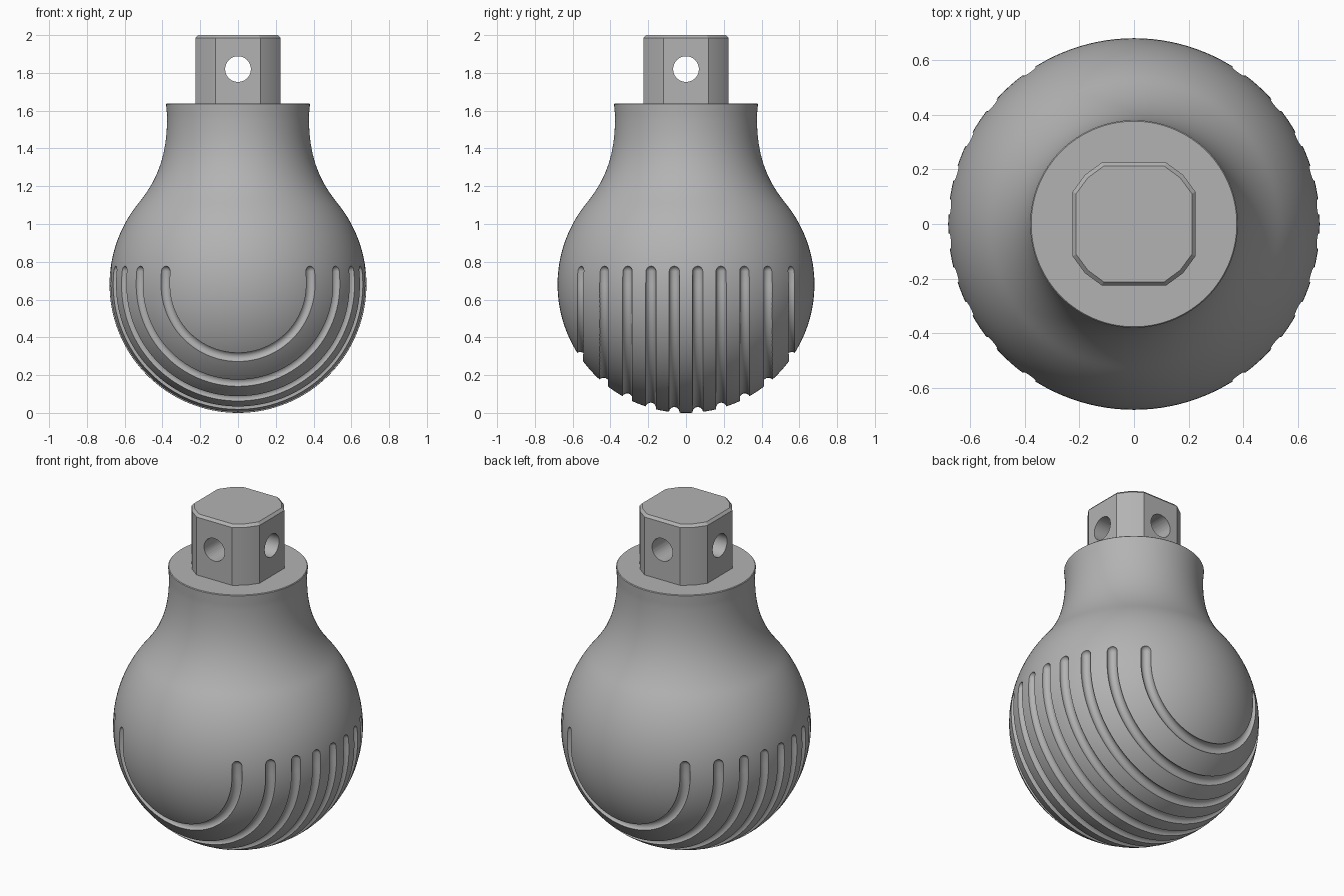
import bpy, bmesh, math
from mathutils import Vector, geometry

default = bpy.data.objects.get("Cube")
if default:
    bpy.data.objects.remove(default, do_unlink=True)

RADIUS = 0.68      # bulb radius, also the height of its centre
SEGMENTS = 128

grey = bpy.data.materials.new("plain grey")
grey.use_nodes = True
colour = (0.45, 0.45, 0.45, 1)
grey.diffuse_color = colour
grey.node_tree.nodes["Principled BSDF"].inputs["Base Color"].default_value = colour


def make_object(name, bm):
    bmesh.ops.recalc_face_normals(bm, faces=bm.faces)
    mesh = bpy.data.meshes.new(name)
    bm.to_mesh(mesh)
    bm.free()
    mesh.materials.append(grey)
    obj = bpy.data.objects.new(name, mesh)
    bpy.context.collection.objects.link(obj)
    return obj


def skin(bm, rings):
    """Join equal rings of points into a closed tube with capped ends."""
    loops = [[bm.verts.new(p) for p in ring] for ring in rings]
    for a, b in zip(loops, loops[1:]):
        for i in range(len(a)):
            j = (i + 1) % len(a)
            bm.faces.new((a[i], a[j], b[j], b[i]))
    bm.faces.new(loops[0])
    bm.faces.new(loops[-1])


def cut_and_shade(obj, cutter, angle):
    cutter.hide_render = True
    mod = obj.modifiers.new("cut", "BOOLEAN")
    mod.operation, mod.solver, mod.object = "DIFFERENCE", "EXACT", cutter
    bpy.ops.object.select_all(action="DESELECT")
    bpy.context.view_layer.objects.active = obj
    obj.select_set(True)
    bpy.ops.object.modifier_apply(modifier=mod.name)
    bpy.data.objects.remove(cutter, do_unlink=True)
    bpy.ops.object.shade_smooth_by_angle(angle=math.radians(angle))


def circle(radius, z, count=SEGMENTS):
    return [(radius * math.cos(math.tau * i / count),
             radius * math.sin(math.tau * i / count), z) for i in range(count)]


# Bulb: spherical bowl flowing into a concave neck with a flat rim
join = math.asin(0.43 / RADIUS)
start = math.radians(-89)
profile = []
for i in range(61):
    a = start + (join - start) * i / 60
    profile.append((RADIUS * math.cos(a), RADIUS + RADIUS * math.sin(a)))
neck = geometry.interpolate_bezier(
    Vector((*profile[-1], 0)), Vector((0.43, 1.23, 0)),
    Vector((0.372, 1.36, 0)), Vector((0.376, 1.58, 0)), 20)
profile += [(p.x, p.y) for p in neck[1:]]
profile += [(0.38, 1.625), (0.38, 1.634), (0.376, 1.638)]
bm = bmesh.new()
skin(bm, [circle(r, z) for r, z in profile])
bulb = make_object("bulb_body", bm)


# Grooves: round-ended U-shaped channels in parallel planes
def groove(bm, y, width=0.028, top=0.75, sides=20):
    reach = math.sqrt(RADIUS ** 2 - y ** 2)
    rise = top - RADIUS
    path = []   # position, travel direction, tube radius
    cap = [math.radians(d) for d in (85, 65, 45, 22)]
    for a in cap:
        path.append((-reach, top + width * math.sin(a), math.pi, width * math.cos(a)))
    path.append((-reach, top, math.pi, width))
    for i in range(65):
        a = math.pi * (1 + i / 64)
        path.append((reach * math.cos(a), RADIUS + reach * math.sin(a), a, width))
    path.append((reach, RADIUS + rise, math.tau, width))
    for a in reversed(cap):
        path.append((reach, top + width * math.sin(a), math.tau, width * math.cos(a)))
    rings = []
    for x, z, a, r in path:
        ring = []
        for k in range(sides):
            t = math.tau * (k + 0.5) / sides
            out = r * math.cos(t)
            ring.append((x + out * math.cos(a), y + r * math.sin(t), z + out * math.sin(a)))
        rings.append(ring)
    skin(bm, rings)


bm = bmesh.new()
for i in range(10):
    groove(bm, (i - 4.5) * 0.1245)
cut_and_shade(bulb, make_object("groove_cutter", bm), 35)

# Post: square stem with rounded-off corners and a chamfered top
HALF, ROUND = 0.225, 0.254
flat_angle = math.acos(HALF / ROUND)


def post_ring(inset, z):
    ring = []
    for quarter in range(4):
        for i in range(3):
            a = flat_angle + (math.pi / 2 - 2 * flat_angle) * i / 2 + quarter * math.pi / 2
            r = ROUND - inset
            ring.append((r * math.cos(a), r * math.sin(a), z))
    return ring


bm = bmesh.new()
skin(bm, [post_ring(0, 1.6), post_ring(0, 1.985), post_ring(0.015, 2)])
post = make_object("top_post", bm)

# Crossed holes through the post
for axis in range(2):
    bm = bmesh.new()
    rings = []
    for end in (-0.4, 0.4):
        ring = []
        for u, v, _ in circle(0.068, 0, 48):
            ring.append((end, u, 1.82 + v) if axis == 0 else (u, end, 1.82 + v))
        rings.append(ring)
    skin(bm, rings)
    cut_and_shade(post, make_object("hole_cutter", bm), 25)
